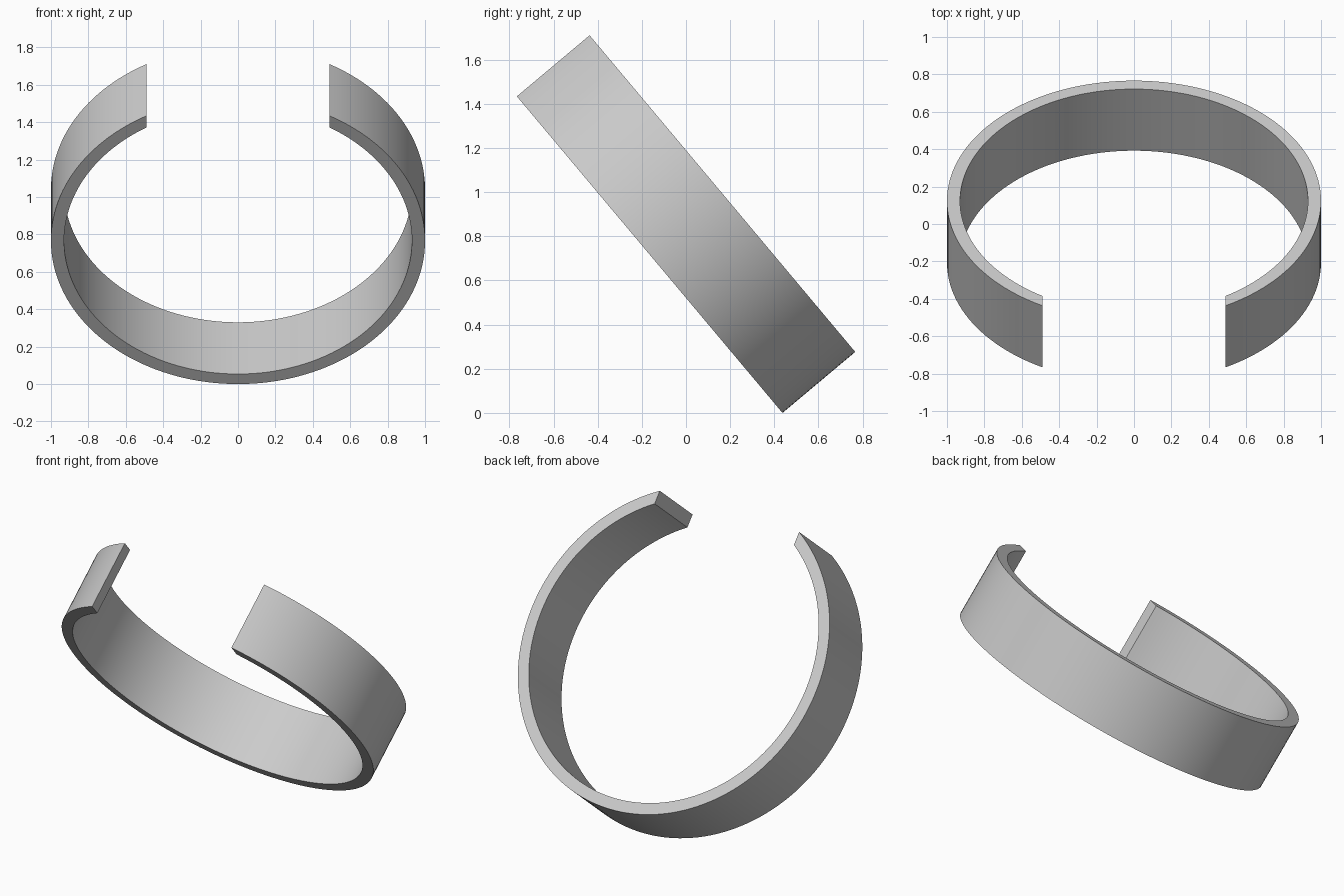
import bpy, bmesh
from math import asin, cos, sin, pi, radians

# Remove the default cube
cube = bpy.data.objects.get("Cube")
if cube:
    bpy.data.objects.remove(cube, do_unlink=True)

# Material
grey = bpy.data.materials.new("plain grey")
grey.use_nodes = True
colour = (0.6, 0.6, 0.6, 1)
grey.diffuse_color = colour
grey.node_tree.nodes["Principled BSDF"].inputs["Base Color"].default_value = colour

OUTER, INNER, WIDTH, GAP = 1.0, 0.93, 0.43, 0.49
STEPS = 128


def arc(radius):
    """Points round the band, from one side of the straight gap to the other."""
    start = asin(GAP / radius)
    span = 2 * (pi - start)
    for i in range(STEPS + 1):
        a = start + span * i / STEPS
        yield radius * sin(a), -radius * cos(a)


# Open band: quad sections joined along the arc, with flat gap ends
bm = bmesh.new()
h = WIDTH / 2
sections = []
for (ox, oy), (ix, iy) in zip(arc(OUTER), arc(INNER)):
    corners = ((ox, oy, -h), (ox, oy, h), (ix, iy, h), (ix, iy, -h))
    sections.append([bm.verts.new(c) for c in corners])
for a, b in zip(sections, sections[1:]):
    for k in range(4):
        n = (k + 1) % 4
        bm.faces.new((a[k], b[k], b[n], a[n]))
bm.faces.new(sections[0])
bm.faces.new(sections[-1][::-1])
bmesh.ops.recalc_face_normals(bm, faces=bm.faces)

mesh = bpy.data.meshes.new("open_band")
bm.to_mesh(mesh)
bm.free()
mesh.materials.append(grey)
band = bpy.data.objects.new("open_band", mesh)
bpy.context.collection.objects.link(band)

# Tilt the band so the gap is raised at the front
band.rotation_euler = (radians(-50), 0, 0)
band.location = (0, -0.041, 0.904)

bpy.ops.object.select_all(action="DESELECT")
band.select_set(True)
bpy.context.view_layer.objects.active = band
bpy.ops.object.shade_smooth_by_angle(angle=radians(30))
